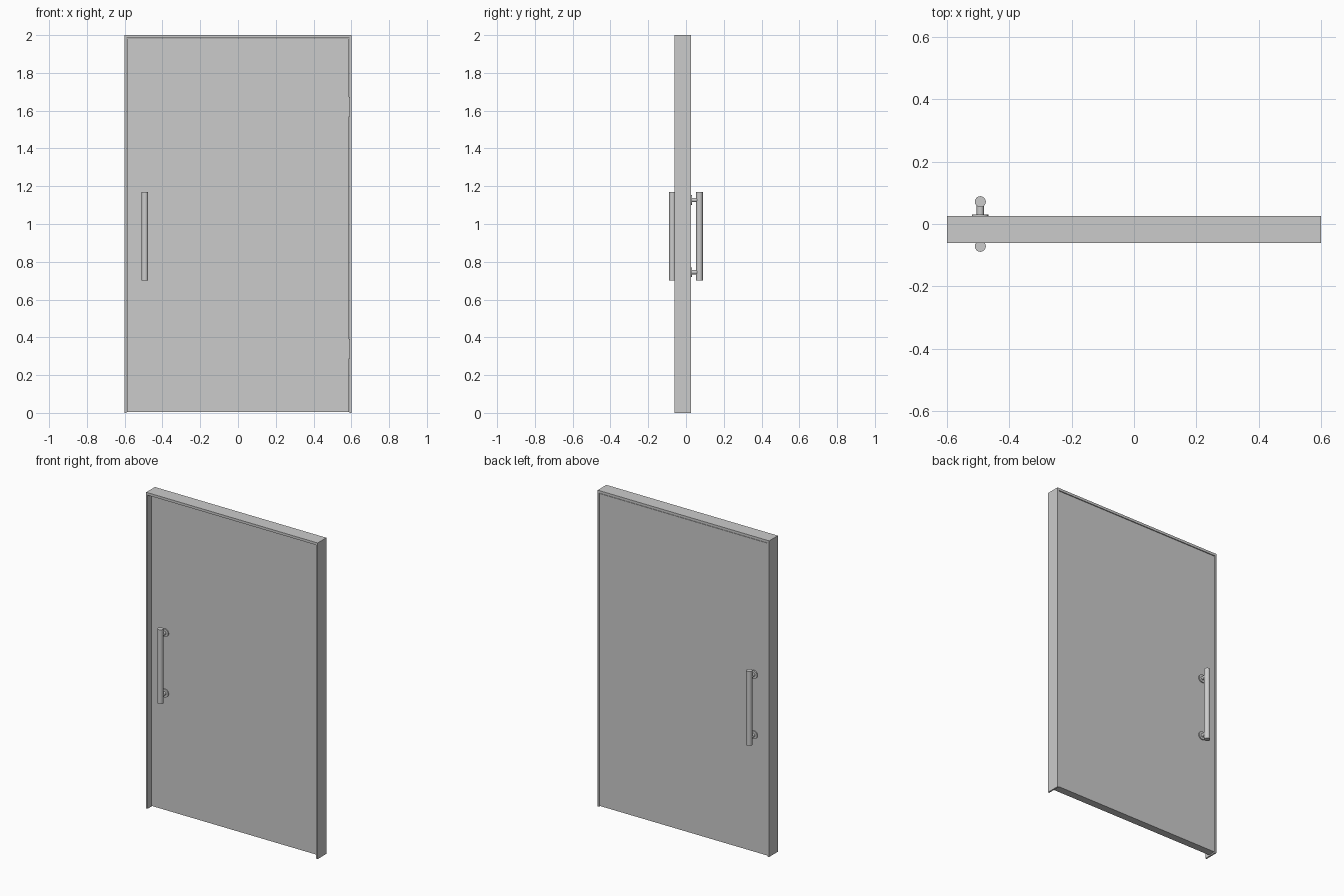
import bpy
import math
from mathutils import Vector

cube = bpy.data.objects.get("Cube")
if cube:
    bpy.data.objects.remove(cube, do_unlink=True)

# Single grey finish
grey = bpy.data.materials.new("plain grey")
grey.use_nodes = True
colour = (0.6, 0.6, 0.6, 1)
grey.diffuse_color = colour
grey.node_tree.nodes["Principled BSDF"].inputs["Base Color"].default_value = colour


def box(name, low, high):
    low, high = Vector(low), Vector(high)
    bpy.ops.mesh.primitive_cube_add(size=1, location=(low + high) / 2)
    obj = bpy.context.object
    obj.name = name
    obj.scale = high - low
    bpy.ops.object.transform_apply(location=False, rotation=False, scale=True)
    obj.data.materials.append(grey)
    return obj


def rod(name, start, end, radius):
    start, end = Vector(start), Vector(end)
    axis = end - start
    bpy.ops.mesh.primitive_cylinder_add(
        vertices=16, radius=radius, depth=axis.length, location=(start + end) / 2,
        rotation=axis.to_track_quat("Z", "Y").to_euler())
    obj = bpy.context.object
    obj.name = name
    obj.data.materials.append(grey)
    bpy.ops.object.shade_smooth_by_angle(angle=math.radians(40))
    return obj


W, H = 0.6, 2.0
FRONT, BACK = -0.061, 0.026
JAMB, HEAD, GAP = 0.01, 0.016, 0.003
FACE = 0.024

# Frame: two jambs and a head
for side, s in (("left", 1), ("right", -1)):
    x = sorted((s * W, s * (W - JAMB)))
    box(side + "_jamb", (x[0], FRONT, 0), (x[1], BACK, H))
box("head_jamb", (JAMB - W, FRONT, H - HEAD), (W - JAMB, BACK, H))

# Door leaf
edge = W - JAMB - GAP
box("door_leaf", (-edge, -FACE, 0.005), (edge, FACE, H - HEAD - GAP))

# Hinge plates on the front face
for name, z in (("lower", 0.34), ("upper", 1.62)):
    box(name + "_hinge", (0.574, -FACE - 0.006, z - 0.052),
        (W - JAMB, -FACE + 0.002, z + 0.052))

# Pull handles on both faces
HX, HY = -0.493, 0.0715
for side, s in (("front", -1), ("back", 1)):
    rod(side + "_handle_bar", (HX, s * HY, 0.70), (HX, s * HY, 1.17), 0.0178)
    for end, z in (("lower", 0.745), ("upper", 1.127)):
        rod(f"{side}_{end}_stem", (HX, s * FACE, z), (HX, s * HY, z), 0.0115)
        rod(f"{side}_{end}_rosette", (HX, s * (FACE - 0.002), z),
            (HX, s * (FACE + 0.007), z), 0.026)
